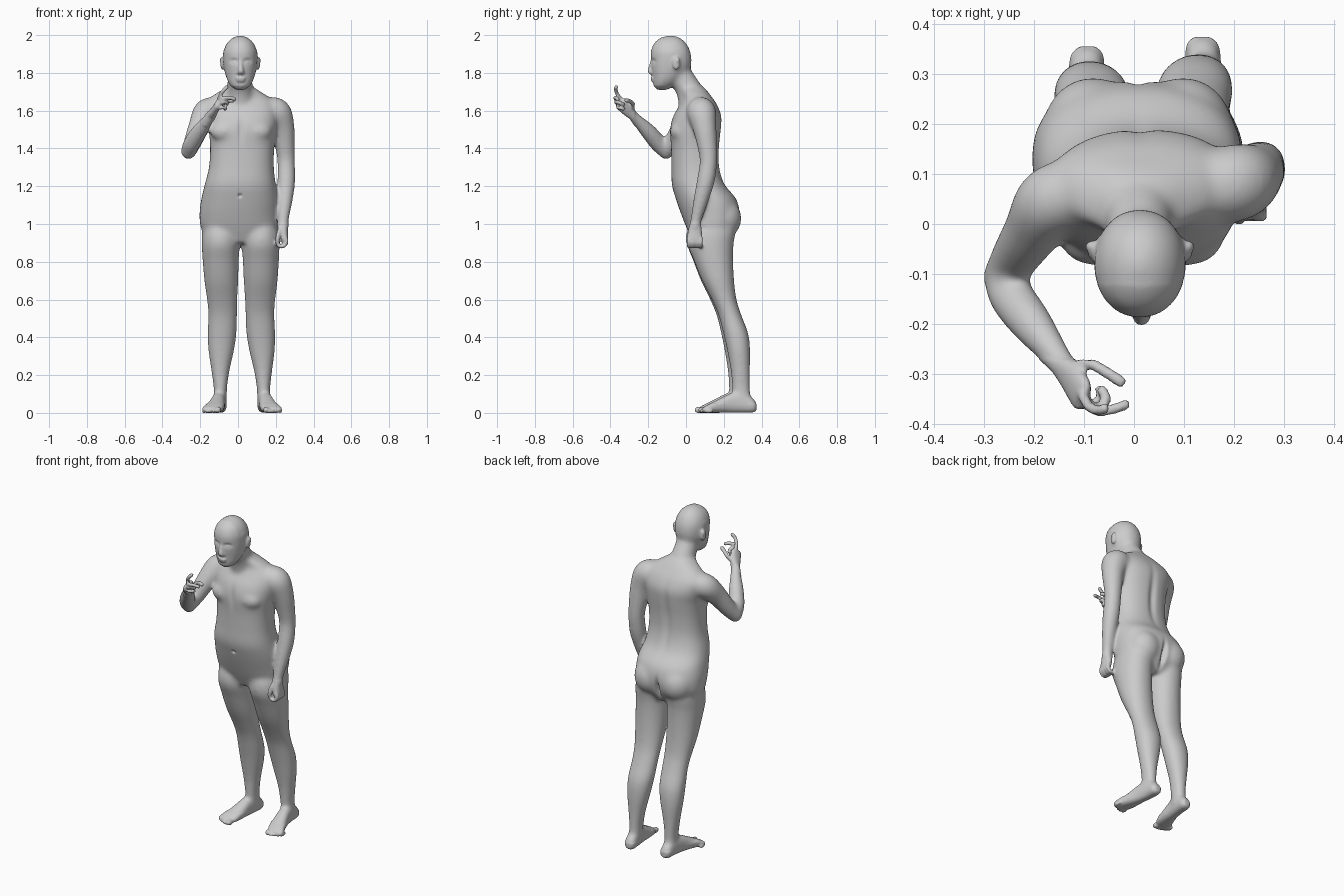
import bpy, bmesh, math
from mathutils import Vector, Matrix

bm = bmesh.new()


def spline(rows, steps=6):
    """Catmull-Rom interpolation of all channels of a ring list."""
    out = []
    for i in range(len(rows) - 1):
        a, b, c, d = (rows[max(i - 1, 0)], rows[i], rows[i + 1], rows[min(i + 2, len(rows) - 1)])
        for s in range(steps):
            t = s / steps
            out.append([0.5 * (2 * q + (r - p) * t + (2 * p - 5 * q + 4 * r - w) * t * t
                               + (3 * q - p - 3 * r + w) * t ** 3) for p, q, r, w in zip(a, b, c, d)])
    return out + [list(rows[-1])]


def loft(rows, plane=None, p=2.0, n=32, ref=(0, 1, 0)):
    """Skin ellipses (x, y, z, ra, rb); plane None means across the path."""
    rows = spline(rows)
    rings = []
    for i, (x, y, z, a, b) in enumerate(rows):
        if plane:
            u, v = Vector((1, 0, 0)), Vector(plane)
        else:
            t = Vector(rows[min(i + 1, len(rows) - 1)][:3]) - Vector(rows[max(i - 1, 0)][:3])
            u = t.cross(Vector(ref)).normalized()
            v = u.cross(t).normalized()
        ring = []
        for k in range(n):
            c, s = math.cos(k * math.tau / n), math.sin(k * math.tau / n)
            ring.append(bm.verts.new(Vector((x, y, z))
                        + u * a * math.copysign(abs(c) ** (2 / p), c)
                        + v * b * math.copysign(abs(s) ** (2 / p), s)))
        rings.append(ring)
    faces = [bm.faces.new(rings[0]), bm.faces.new(rings[-1][::-1])]
    for r, q in zip(rings, rings[1:]):
        for k in range(n):
            faces.append(bm.faces.new((r[k], q[k], q[(k + 1) % n], r[(k + 1) % n])))
    bmesh.ops.recalc_face_normals(bm, faces=faces)


def tube(pts, ref=(0, 1, 0), n=24):
    loft([(x, y, z, r, r) for x, y, z, r in pts], ref=ref, n=n)


def finger(pts, r=0.011):
    a, b = Vector(pts[-2]), Vector(pts[-1])
    tip = b + (b - a).normalized() * r * 0.5
    tube([(*q, r) for q in pts] + [(*tip, r * 0.5)], ref=(0.31, 0.2, 0.93), n=14)


def ball(c, s):
    bmesh.ops.create_uvsphere(bm, u_segments=24, v_segments=16, radius=1,
                              matrix=Matrix.Translation(c) @ Matrix.Diagonal((*s, 1)))


FLAT, UPRIGHT = (0, 1, 0), (0, 0, 1)

# torso: x, y, z, half width, half depth
loft([(.012, .13, .90, .13, .09), (.008, .137, .97, .20, .13), (.006, .13, 1.05, .21, .155),
      (.01, .107, 1.13, .205, .16), (.012, .065, 1.21, .188, .14), (.018, .05, 1.30, .172, .127),
      (.022, .048, 1.40, .17, .127), (.025, .05, 1.50, .18, .135), (.02, .06, 1.57, .19, .128),
      (.012, .066, 1.63, .19, .10), (.01, .06, 1.675, .15, .075), (.01, .03, 1.72, .08, .068),
      (.01, .0, 1.75, .05, .05)], FLAT, 2.35, 48)
for s in (-1, 1):
    ball((.015 + s * .085, -.035, 1.49), (.078, .05, .055))   # chest
    ball((.008 + s * .09, .19, 1.03), (.10, .104, .11))       # buttocks

# neck and head
tube([(.01, .045, 1.64, .085), (.01, .015, 1.71, .07), (.01, -.025, 1.78, .064), (.01, -.05, 1.83, .06)])
loft([(.012, -.128, 1.708, .022, .025), (.012, -.122, 1.722, .043, .046), (.012, -.108, 1.75, .064, .066),
      (.012, -.092, 1.785, .078, .086), (.012, -.08, 1.825, .087, .104), (.012, -.078, 1.87, .091, .108),
      (.012, -.081, 1.915, .089, .104), (.012, -.083, 1.955, .073, .086), (.012, -.082, 1.983, .046, .056),
      (.012, -.082, 1.998, .016, .018)], FLAT, 2.1, 40)
# nose, lips, chin, ears
loft([(.014, -.178, 1.875, .009, .008), (.014, -.184, 1.84, .01, .011), (.015, -.188, 1.812, .016, .016),
      (.015, -.184, 1.797, .018, .012), (.015, -.178, 1.79, .01, .006)], FLAT, 2, 16)
ball((.014, -.179, 1.772), (.026, .009, .007))
ball((.014, -.177, 1.76), (.023, .009, .007))
ball((.013, -.152, 1.727), (.028, .018, .017))
for x in (-.083, .107):
    ball((x, -.052, 1.85), (.01, .02, .034))
    ball((x, -.045, 1.865), (.014, .012, .02))

# legs and feet, mirrored with a slight stagger
LEG = [(.115, .14, 1.03, .08, .10), (.118, .135, .96, .098, .125), (.12, .13, .89, .10, .122),
       (.121, .145, .81, .096, .105), (.12, .17, .70, .09, .085), (.117, .202, .60, .081, .066),
       (.116, .232, .52, .077, .061), (.121, .264, .42, .077, .066), (.127, .279, .33, .068, .061),
       (.133, .288, .22, .048, .051), (.135, .292, .13, .036, .048), (.136, .30, .05, .035, .045)]
FOOT = [(.136, .374, .036, .016, .02), (.137, .355, .042, .033, .038), (.14, .30, .055, .036, .053),
        (.148, .24, .055, .038, .053), (.158, .185, .042, .045, .040), (.171, .135, .029, .051, .027),
        (.183, .105, .021, .05, .018), (.188, .088, .017, .034, .012)]
for right in (False, True):
    def side(r):
        x, y, z, a, b = r
        low = max(0, 1 - z)
        return (.026 + .018 * low - x, y - .02 * low, z, a, b) if right else r
    loft([side(r) for r in LEG], FLAT, 2.1, 36)
    loft([side(r) for r in FOOT], UPRIGHT, 2.5, 28)
    for k in range(5):                                        # toes
        x, y = .148 + k * .019, .088 + (k * .4) ** 2 * .012
        big = .017 if k == 0 else .0115
        q = side((x, y, big, 0, 0))
        ball(q[:3], (big * .9, .024, big))

# lowered left arm
tube([(.15, .072, 1.60, .07), (.205, .083, 1.588, .078), (.236, .098, 1.51, .064), (.249, .113, 1.41, .053),
      (.255, .119, 1.33, .047), (.256, .105, 1.23, .048), (.25, .08, 1.13, .041), (.24, .055, 1.03, .031),
      (.237, .047, .98, .03)])
# left hand: palm, curled fingers, thumb
loft([(.238, .05, 1.0, .027, .03), (.24, .047, .96, .024, .037), (.246, .046, .92, .02, .041),
      (.248, .046, .90, .014, .036)], FLAT, 2.3, 24)
for y in (.016, .037, .058, .078):
    finger([(.25, y, .93), (.256, y, .903), (.239, y, .882), (.216, y, .886), (.208, y, .905)])
finger([(.228, .03, .985), (.213, .012, .945), (.208, .012, .905)], .012)

# raised right arm
tube([(-.11, .065, 1.60, .07), (-.165, .045, 1.592, .072), (-.202, -.012, 1.525, .059),
      (-.235, -.062, 1.445, .05), (-.26, -.102, 1.387, .042)], ref=(1, 0, 0))
ball((-.262, -.106, 1.383), (.042, .042, .042))
tube([(-.262, -.105, 1.383, .04), (-.245, -.145, 1.425, .046), (-.204, -.2, 1.49, .043),
      (-.16, -.257, 1.55, .031), (-.138, -.285, 1.582, .026)], ref=(1, 0, 0))
# right hand: palm, fingers, thumb
loft([(-.142, -.28, 1.575, .026, .026), (-.122, -.31, 1.605, .035, .02), (-.106, -.338, 1.635, .038, .017),
      (-.1, -.35, 1.648, .03, .012)], None, 2.2, 24, (.8, .1, -.5))
finger([(-.105, -.335, 1.65), (-.092, -.362, 1.685), (-.073, -.372, 1.712), (-.056, -.368, 1.728)], .0105)
finger([(-.1, -.345, 1.64), (-.076, -.373, 1.665), (-.042, -.37, 1.667), (-.014, -.36, 1.66)], .0105)
finger([(-.105, -.345, 1.63), (-.082, -.37, 1.644), (-.056, -.354, 1.642), (-.065, -.33, 1.632)], .0105)
finger([(-.115, -.335, 1.61), (-.09, -.36, 1.616), (-.066, -.348, 1.614), (-.07, -.328, 1.608)], .0095)
finger([(-.125, -.29, 1.602), (-.092, -.278, 1.63), (-.056, -.296, 1.649), (-.024, -.317, 1.655)], .0115)

# fuse all parts into one skin
mesh = bpy.data.meshes.new("body")
bm.to_mesh(mesh)
bm.free()
body = bpy.data.objects.new("body", mesh)
bpy.context.collection.objects.link(body)
mod = body.modifiers.new("fuse", 'REMESH')
mod.mode = 'VOXEL'
mod.voxel_size = 0.006
skin = bpy.data.meshes.new_from_object(body.evaluated_get(bpy.context.evaluated_depsgraph_get()))
body.modifiers.clear()
body.data = skin

# blend the joints, sparing hands, face and toes
bm = bmesh.new()
bm.from_mesh(skin)


def fine(c):
    hand_r = c.y < -.27
    hand_l = c.x > .18 and c.z < 1.0 and c.y < .1 and c.z > .86 and c.x > .195
    face = c.z > 1.73 and (c.y < -.12 or c.x < -.075 or c.x > .1)
    return hand_r or hand_l or face or c.z < .05


soft = [v for v in bm.verts if not fine(v.co)]
for k in range(32):
    bmesh.ops.smooth_vert(bm, verts=soft if k > 1 else bm.verts[:], factor=0.5,
                          use_axis_x=True, use_axis_y=True, use_axis_z=True)

# sculpted dents: centre, radii, push
DENTS = [((.014 - .036, -.175, 1.862), (.02, .04, .012), (0, .011, 0)),
         ((.014 + .036, -.175, 1.862), (.02, .04, .012), (0, .011, 0)),
         ((.014 - .036, -.175, 1.858), (.011, .04, .007), (0, -.007, 0)),
         ((.014 + .036, -.175, 1.858), (.011, .04, .007), (0, -.007, 0)),
         ((.01, -.07, 1.15), (.009, .04, .009), (0, .012, 0)),
         ((.015, -.09, 1.50), (.018, .05, .06), (0, .008, 0)),
         ((.012, .18, 1.40), (.022, .05, .16), (0, -.012, 0)),
         ((.008, .29, .99), (.013, .07, .06), (0, -.03, 0))]
for c, r, d in DENTS:
    for v in bm.verts:
        q = sum(((a - b) / s) ** 2 for a, b, s in zip(v.co, c, r))
        if q < 9:
            v.co += Vector(d) * math.exp(-q)

# stand on the floor
low = min(v.co.z for v in bm.verts)
for v in bm.verts:
    v.co.z -= low * max(0, 1 - v.co.z)
for f in bm.faces:
    f.smooth = True
bm.to_mesh(skin)
bm.free()
